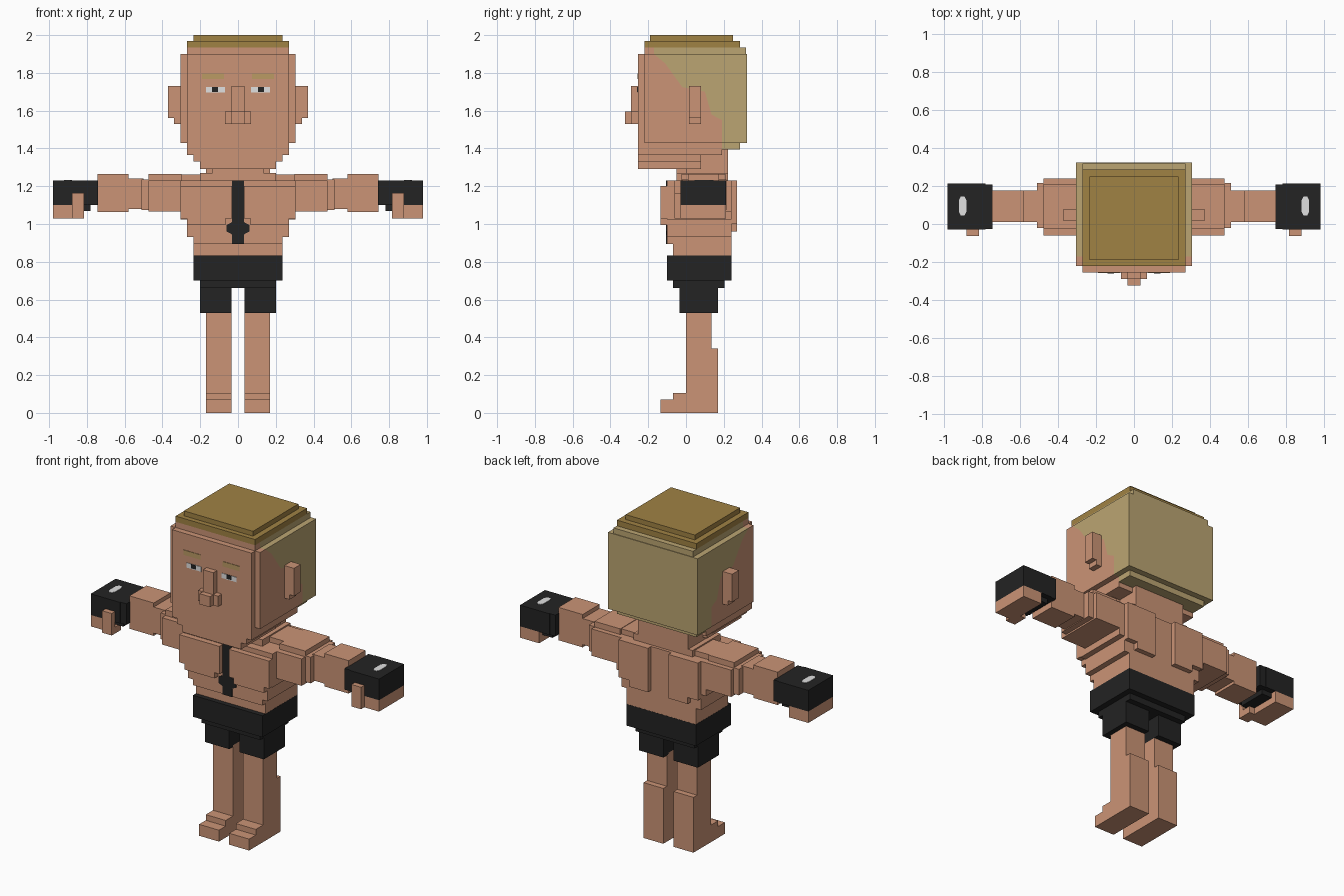
import bpy
import bmesh


def srgb(r, g, b):
    def lin(c):
        c /= 255
        return c / 12.92 if c <= 0.04045 else ((c + 0.055) / 1.055) ** 2.4
    return (lin(r), lin(g), lin(b), 1)


def material(name, rgb):
    m = bpy.data.materials.new(name)
    m.diffuse_color = srgb(*rgb)
    return m


SKIN = material("skin", (203, 148, 118))
BLACK = material("black cloth", (35, 35, 35))
CROWN = material("brown hair", (160, 130, 68))
SHAVED = material("light hair", (187, 165, 114))
BROW = material("eyebrow", (187, 155, 100))
WHITE = material("white", (225, 225, 225))


def finish(name, bm, mat):
    bmesh.ops.recalc_face_normals(bm, faces=bm.faces)
    mesh = bpy.data.meshes.new(name)
    bm.to_mesh(mesh)
    bm.free()
    mesh.materials.append(mat)
    ob = bpy.data.objects.new(name, mesh)
    bpy.context.collection.objects.link(ob)
    return ob


def prism(bm, points, axis, a, b):
    """Extrude a 2D outline along an axis from a to b."""
    def co(p, t):
        v = list(p)
        v.insert(axis, t)
        return v
    face = bm.faces.new([bm.verts.new(co(p, a)) for p in points])
    res = bmesh.ops.extrude_face_region(bm, geom=[face])
    shift = [0, 0, 0]
    shift[axis] = b - a
    verts = [g for g in res["geom"] if isinstance(g, bmesh.types.BMVert)]
    bmesh.ops.translate(bm, verts=verts, vec=shift)


def part(name, mat, *boxes, sides=(1,)):
    """Boxes given as x0, x1, y0, y1, z0, z1; sides=(1, -1) mirrors each in x."""
    for s in sides:
        bm = bmesh.new()
        for x0, x1, y0, y1, z0, z1 in boxes:
            prism(bm, [(y0, z0), (y1, z0), (y1, z1), (y0, z1)], 0, x0 * s, x1 * s)
        label = name if len(sides) == 1 else ("left_" if s > 0 else "right_") + name
        finish(label, bm, mat)


def mid(w, y0, y1, z0, z1):
    return (-w, w, y0, y1, z0, z1)


BOTH = (1, -1)

# Head: skin and shaved hair meet along a stepped hairline
hairline = [(0.19, 1.43), (0.19, 1.55), (0.135, 1.58), (0.10, 1.70),
            (-0.02, 1.725), (-0.11, 1.85), (-0.17, 1.90)]
bm = bmesh.new()
prism(bm, hairline + [(-0.22, 1.90), (-0.22, 1.43)], 0, -0.305, 0.305)
finish("face_sides", bm, SKIN)
bm = bmesh.new()
prism(bm, hairline + [(0.322, 1.90), (0.322, 1.43)], 0, -0.305, 0.305)
finish("shaved_hair", bm, SHAVED)
part("face_front", SKIN, mid(0.27, -0.255, -0.22, 1.43, 1.90),
     mid(0.27, -0.22, -0.17, 1.90, 1.935))
part("jaw", SKIN, mid(0.27, -0.255, 0.19, 1.365, 1.43),
     mid(0.235, -0.255, 0.08, 1.33, 1.365), mid(0.20, -0.255, 0.08, 1.29, 1.33))
part("nape_hair", SHAVED, mid(0.27, 0.19, 0.285, 1.395, 1.43))
part("upper_hair", SHAVED, mid(0.27, -0.17, 0.318, 1.90, 1.935))
part("crown_hair", CROWN, mid(0.27, -0.22, 0.285, 1.935, 1.97),
     mid(0.235, -0.19, 0.25, 1.97, 2.0))

# Face details
part("nose", SKIN, mid(0.035, -0.29, -0.25, 1.53, 1.73),
     mid(0.068, -0.29, -0.25, 1.53, 1.595), mid(0.035, -0.322, -0.28, 1.53, 1.595))
part("ear", SKIN, (0.30, 0.37, 0.015, 0.08, 1.56, 1.73),
     (0.30, 0.34, 0.015, 0.08, 1.53, 1.56), sides=BOTH)
part("eye", WHITE, (0.07, 0.17, -0.258, -0.25, 1.695, 1.725), sides=BOTH)
part("pupil", BLACK, (0.105, 0.138, -0.26, -0.252, 1.70, 1.725), sides=BOTH)
part("eyebrow", BROW, (0.075, 0.19, -0.258, -0.25, 1.768, 1.798), sides=BOTH)

# Neck and torso
part("neck", SKIN, mid(0.17, 0.0, 0.222, 1.20, 1.40), mid(0.20, -0.05, 0.222, 1.20, 1.27),
     mid(0.135, -0.05, 0.1, 1.25, 1.295))
part("torso", SKIN, mid(0.305, -0.10, 0.24, 1.025, 1.23),
     mid(0.27, -0.10, 0.24, 0.93, 1.025), mid(0.235, -0.07, 0.24, 0.83, 0.93),
     mid(0.235, -0.10, 0.2, 0.895, 0.93))
part("pectoral", SKIN, (0.032, 0.305, -0.135, -0.09, 1.03, 1.20),
     (0.065, 0.27, -0.135, -0.09, 0.995, 1.03), sides=BOTH)
part("back_muscle", SKIN, (0.07, 0.27, 0.23, 0.27, 1.0, 1.23),
     (0.07, 0.20, 0.23, 0.27, 0.96, 1.0), sides=BOTH)
part("trapezius", SKIN, (0.13, 0.375, 0.02, 0.20, 1.20, 1.262), sides=BOTH)

# Dark chest strip with a wider lower knot
strip = [(0.032, 1.23), (0.032, 1.01), (0.06, 0.995), (0.06, 0.96), (0.032, 0.945), (0.032, 0.895)]
bm = bmesh.new()
prism(bm, strip + [(-x, z) for x, z in reversed(strip)], 1, -0.106, -0.098)
finish("chest_strip", bm, BLACK)

# Arms
part("shoulder", SKIN, (0.30, 0.475, -0.06, 0.24, 1.065, 1.23),
     (0.30, 0.475, -0.025, 0.21, 1.23, 1.265), sides=BOTH)
part("upper_arm", SKIN, (0.47, 0.51, -0.022, 0.215, 1.075, 1.235),
     (0.50, 0.60, 0.01, 0.175, 1.08, 1.24), sides=BOTH)
part("forearm", SKIN, (0.58, 0.745, 0.01, 0.175, 1.063, 1.265), sides=BOTH)

# Gloved hands with bare curled fingers and thumb
part("glove", BLACK, (0.742, 0.78, -0.025, 0.208, 1.10, 1.23),
     (0.78, 0.98, -0.03, 0.212, 1.10, 1.23), (0.78, 0.85, 0.0, 0.18, 1.07, 1.10), sides=BOTH)
part("fingers", SKIN, (0.85, 0.98, -0.03, 0.212, 1.03, 1.10), sides=BOTH)
part("thumb", SKIN, (0.815, 0.88, -0.062, -0.028, 1.03, 1.165),
     (0.815, 0.85, -0.03, 0.03, 1.03, 1.07), sides=BOTH)
for s in BOTH:
    bm = bmesh.new()
    patch = [(0.88, 0.065), (0.89, 0.045), (0.91, 0.045), (0.92, 0.065),
             (0.92, 0.125), (0.91, 0.145), (0.89, 0.145), (0.88, 0.125)]
    prism(bm, [(x * s, y) for x, y in patch], 2, 1.226, 1.233)
    finish("glove_patch", bm, WHITE)

# Shorts
part("shorts", BLACK, mid(0.236, -0.10, 0.241, 0.70, 0.832),
     mid(0.20, -0.07, 0.205, 0.662, 0.70))
part("shorts_leg", BLACK, (0.035, 0.20, -0.035, 0.17, 0.53, 0.67), sides=BOTH)

# Legs and feet
part("leg", SKIN, (0.035, 0.17, 0.0, 0.135, 0.0, 0.54),
     (0.035, 0.17, 0.13, 0.17, 0.0, 0.34), sides=BOTH)
part("foot", SKIN, (0.035, 0.17, -0.135, 0.0, 0.0, 0.07),
     (0.035, 0.17, -0.07, 0.0, 0.07, 0.105), sides=BOTH)
